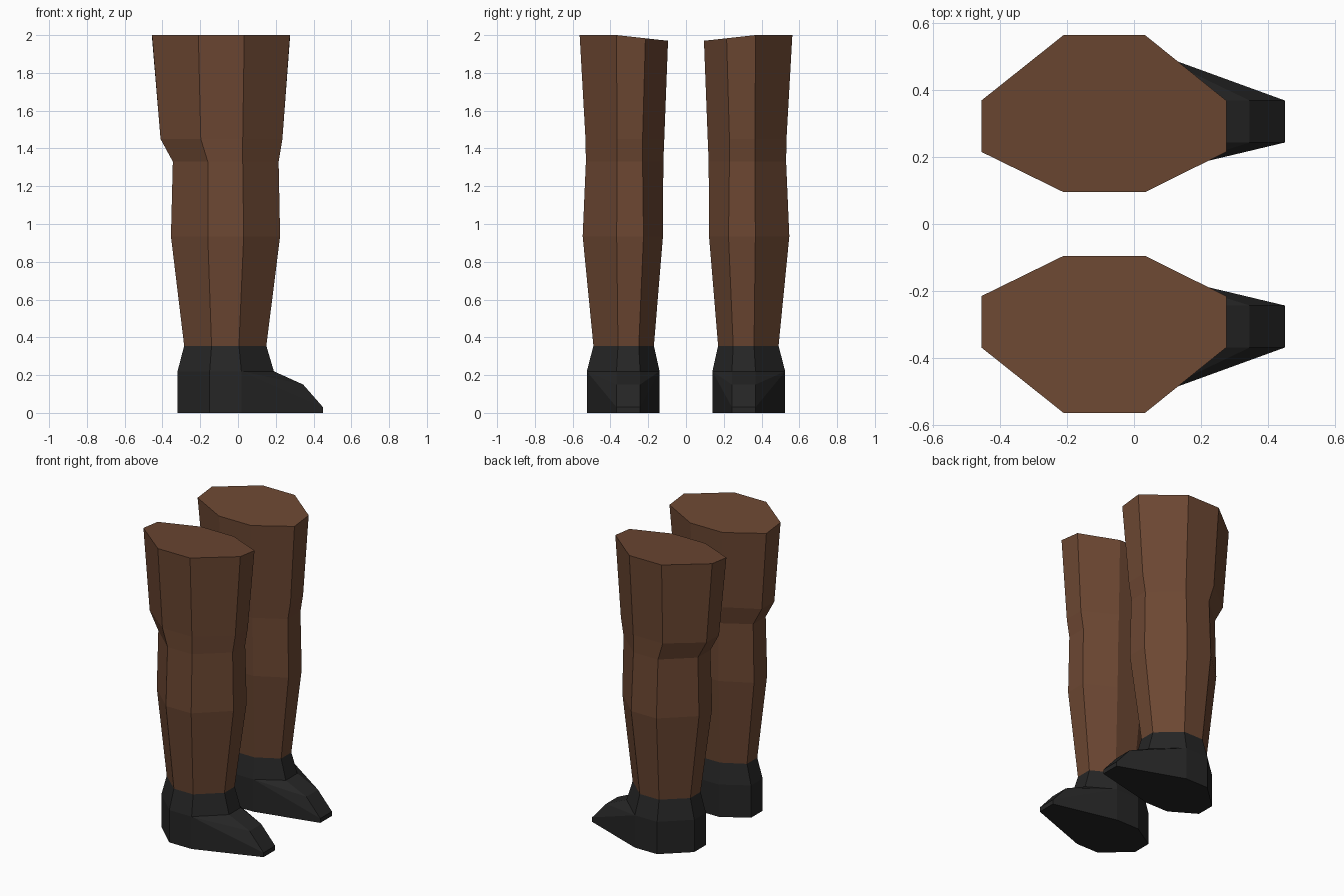
import bpy
import bmesh

cube = bpy.data.objects.get("Cube")
if cube:
    bpy.data.objects.remove(cube, do_unlink=True)


def make_material(name, color):
    mat = bpy.data.materials.new(name)
    mat.use_nodes = True
    mat.diffuse_color = color
    bsdf = mat.node_tree.nodes["Principled BSDF"]
    bsdf.inputs["Base Color"].default_value = color
    bsdf.inputs["Roughness"].default_value = 0.9
    return mat


brown = make_material("brown cloth", (0.150, 0.063, 0.032, 1))
black = make_material("black leather", (0.019, 0.019, 0.019, 1))


def octagon(z, xs, ys):
    """Eight corners from four x and four y positions, front pair first."""
    x0, x1, x2, x3 = xs
    y0, y1, y2, y3 = ys
    return [(x, y, z) for x, y in ((x3, y1), (x3, y2), (x2, y3), (x1, y3),
                                   (x0, y2), (x0, y1), (x1, y0), (x2, y0))]


def loft(name, rings, mat, cap_first, cap_last, side):
    """Skin a stack of rings; side -1 mirrors the part across y."""
    bm = bmesh.new()
    loops = [[bm.verts.new((x, y * side, z)) for x, y, z in r] for r in rings]
    for a, b in zip(loops, loops[1:]):
        for i in range(8):
            j = (i + 1) % 8
            bm.faces.new((a[i], a[j], b[j], b[i]))
    if cap_first:
        bm.faces.new(loops[0])
    if cap_last:
        bm.faces.new(loops[-1])
    bmesh.ops.remove_doubles(bm, verts=bm.verts[:], dist=0.0005)
    bmesh.ops.recalc_face_normals(bm, faces=bm.faces[:])
    mesh = bpy.data.meshes.new(name)
    bm.to_mesh(mesh)
    bm.free()
    mesh.materials.append(mat)
    obj = bpy.data.objects.new(name, mesh)
    bpy.context.collection.objects.link(obj)


# Trouser leg, hip to ankle; the cut at the hip dips towards the inside
ankle = octagon(0.355, (-0.285, -0.14, 0.005, 0.15), (0.17, 0.25, 0.36, 0.49))
hip = octagon(2.0, (-0.455, -0.21, 0.033, 0.275), (0.095, 0.215, 0.368, 0.563))
hip = [(x, y, 2.0 - 0.03 * max(0, 0.368 - y) / 0.273) for x, y, z in hip]
leg_rings = [
    hip,
    octagon(1.45, (-0.41, -0.197, 0.025, 0.235), (0.115, 0.23, 0.365, 0.532)),
    octagon(1.33, (-0.345, -0.16, 0.025, 0.215), (0.12, 0.23, 0.365, 0.53)),
    octagon(0.935, (-0.355, -0.16, 0.03, 0.223), (0.122, 0.225, 0.367, 0.547)),
    ankle,
]

# Boot: collar, then the front pair of corners runs out to the toe
foot_xs, foot_ys = (-0.32, -0.15, 0.018, 0.19), (0.14, 0.243, 0.368, 0.525)
collar = octagon(0.22, foot_xs, foot_ys)
sole = octagon(0.0, foot_xs, foot_ys)


def with_toe(ring, x, z):
    return [(x, y, z) for _, y, _ in ring[:2]] + ring[2:]


boot_rings = [
    ankle,
    collar,
    with_toe(collar, 0.345, 0.15),
    with_toe(collar, 0.45, 0.03),
    with_toe(sole, 0.45, 0.0),
]

for label, side in (("left", 1), ("right", -1)):
    loft(label + "_trouser_leg", leg_rings, brown, True, False, side)
    loft(label + "_boot", boot_rings, black, False, True, side)
